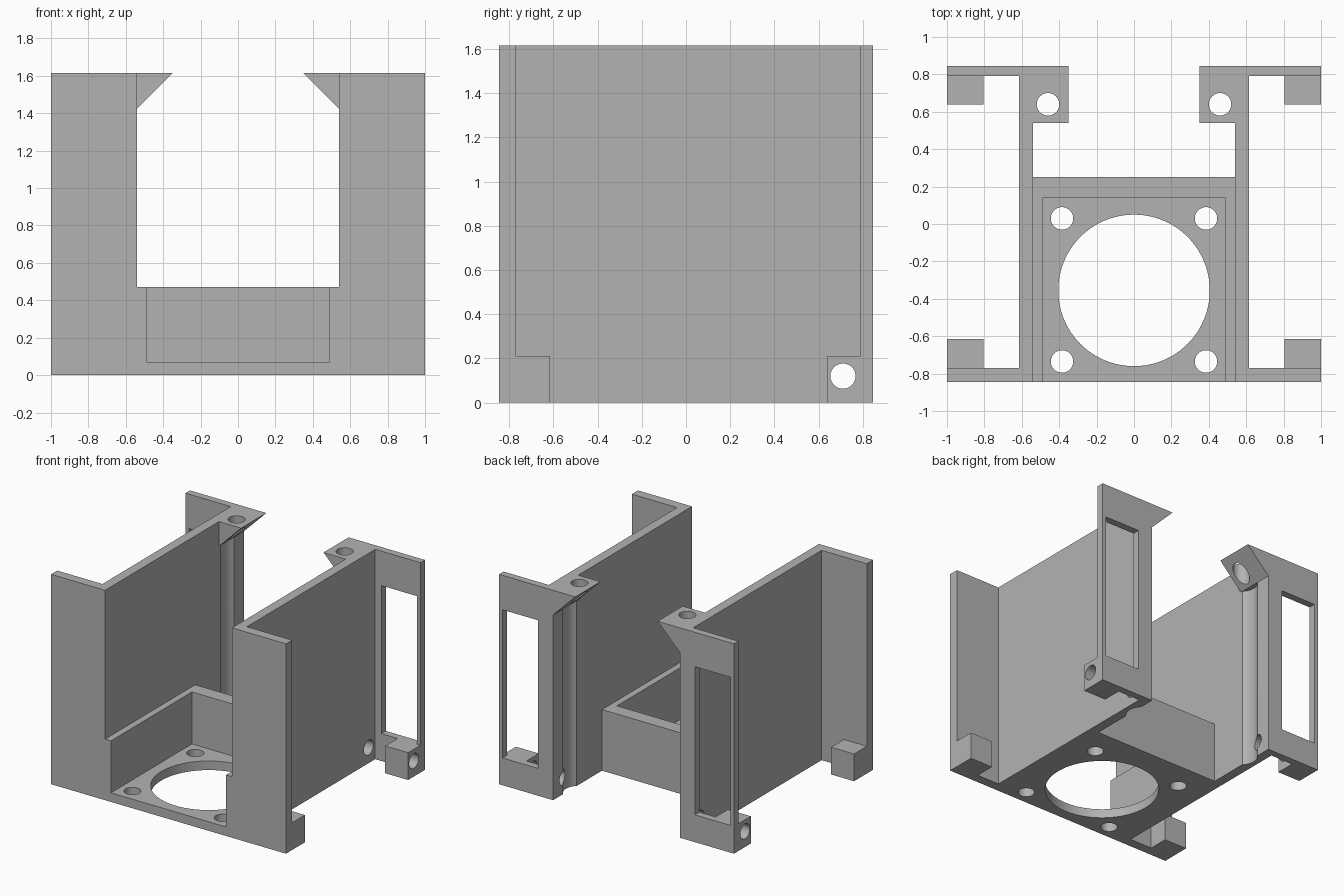
import bpy, bmesh, math
from mathutils import Matrix, Vector

cube = bpy.data.objects.get("Cube")
if cube:
    bpy.data.objects.remove(cube, do_unlink=True)

grey = bpy.data.materials.new("plain_grey")
grey.use_nodes = True
grey.diffuse_color = (0.45, 0.45, 0.45, 1)
grey.node_tree.nodes["Principled BSDF"].inputs["Base Color"].default_value = grey.diffuse_color

FRONT, BACK, TOP = -0.845, 0.845, 1.615
INNER, OUTER = 0.54, 0.615
FLOOR, TRAY_TOP, BLOCK_TOP = 0.07, 0.47, 0.21


def finish(name, bm):
    bmesh.ops.recalc_face_normals(bm, faces=bm.faces)
    mesh = bpy.data.meshes.new(name)
    bm.to_mesh(mesh)
    bm.free()
    mesh.materials.append(grey)
    obj = bpy.data.objects.new(name, mesh)
    bpy.context.collection.objects.link(obj)
    return obj


def prism(name, points, offset):
    """Extrude a flat outline along an offset vector."""
    bm = bmesh.new()
    face = bm.faces.new([bm.verts.new(p) for p in points])
    new = bmesh.ops.extrude_face_region(bm, geom=[face])["geom"]
    bmesh.ops.translate(bm, vec=Vector(offset),
                        verts=[v for v in new if isinstance(v, bmesh.types.BMVert)])
    return finish(name, bm)


def box(name, x, y, z):
    outline = [(x[0], y[0], z[0]), (x[1], y[0], z[0]), (x[1], y[1], z[0]), (x[0], y[1], z[0])]
    return prism(name, outline, (0, 0, z[1] - z[0]))


def rod(centre, radius, length, axis="Z", sides=48):
    bm = bmesh.new()
    turn = Matrix.Rotation(math.pi / 2, 4, "Y") if axis == "X" else Matrix()
    bmesh.ops.create_cone(bm, cap_ends=True, segments=sides, radius1=radius, radius2=radius,
                          depth=length, matrix=Matrix.Translation(centre) @ turn)
    return finish("cutter", bm)


def cut(obj, *cutters):
    """Subtract each cutter, then discard it."""
    for cutter in cutters:
        cutter.hide_render = True
        mod = obj.modifiers.new("cut", "BOOLEAN")
        mod.operation, mod.solver, mod.object = "DIFFERENCE", "EXACT", cutter
        bpy.context.view_layer.objects.active = obj
        bpy.ops.object.modifier_apply(modifier=mod.name)
        bpy.data.objects.remove(cutter, do_unlink=True)


def smooth(obj):
    bpy.ops.object.select_all(action="DESELECT")
    obj.select_set(True)
    bpy.context.view_layer.objects.active = obj
    bpy.ops.object.shade_smooth_by_angle(angle=math.radians(30))


# Open-fronted tray with a large round opening and four screw holes
tray = box("tray", (-INNER, INNER), (FRONT, 0.25), (0, TRAY_TOP))
cut(tray, box("cutter", (-0.49, 0.49), (-1, 0.14), (FLOOR, 1)),
    rod((0, -0.355, 0), 0.405, 1, sides=96))
for x in (-0.385, 0.385):
    for y in (-0.735, 0.03):
        cut(tray, rod((x, y, 0), 0.06, 1))
smooth(tray)

for side, s in (("left", 1), ("right", -1)):
    # Channel-shaped side wall with front and back flanges
    plan = [(INNER, FRONT), (1, FRONT), (1, -0.77), (OUTER, -0.77),
            (OUTER, 0.79), (1, 0.79), (1, BACK), (INNER, BACK)]
    wall = prism(side + "_side_wall", [(s * x, y, 0) for x, y in plan], (0, 0, TOP))
    window = box("cutter", sorted((s * 0.667, s * 0.97)), (0.7, 1), (BLOCK_TOP, 1.35))
    groove = rod((s * 0.46, 0.64, 0.4125), 0.115, 2.025)
    cut(wall, window, groove, rod((s * 0.6, 0.71, 0.12), 0.057, 0.6, "X"))
    smooth(wall)

    # Sloped screw tab at the top back
    tab = prism(side + "_screw_tab",
                [(s * INNER, 0.54, 1.425), (s * INNER, 0.54, TOP), (s * 0.35, 0.54, TOP)],
                (0, BACK - 0.54, 0))
    cut(tab, rod((s * 0.46, 0.64, 1.5), 0.06, 1))
    smooth(tab)

    # Foot blocks behind the flanges, the back one drilled sideways
    span = sorted((s * 0.805, s))
    box(side + "_front_foot", span, (-0.77, -0.615), (0, BLOCK_TOP))
    foot = box(side + "_back_foot", span, (0.64, 0.79), (0, BLOCK_TOP))
    cut(foot, rod((s * 0.9, 0.71, 0.12), 0.057, 0.6, "X"))
    smooth(foot)
